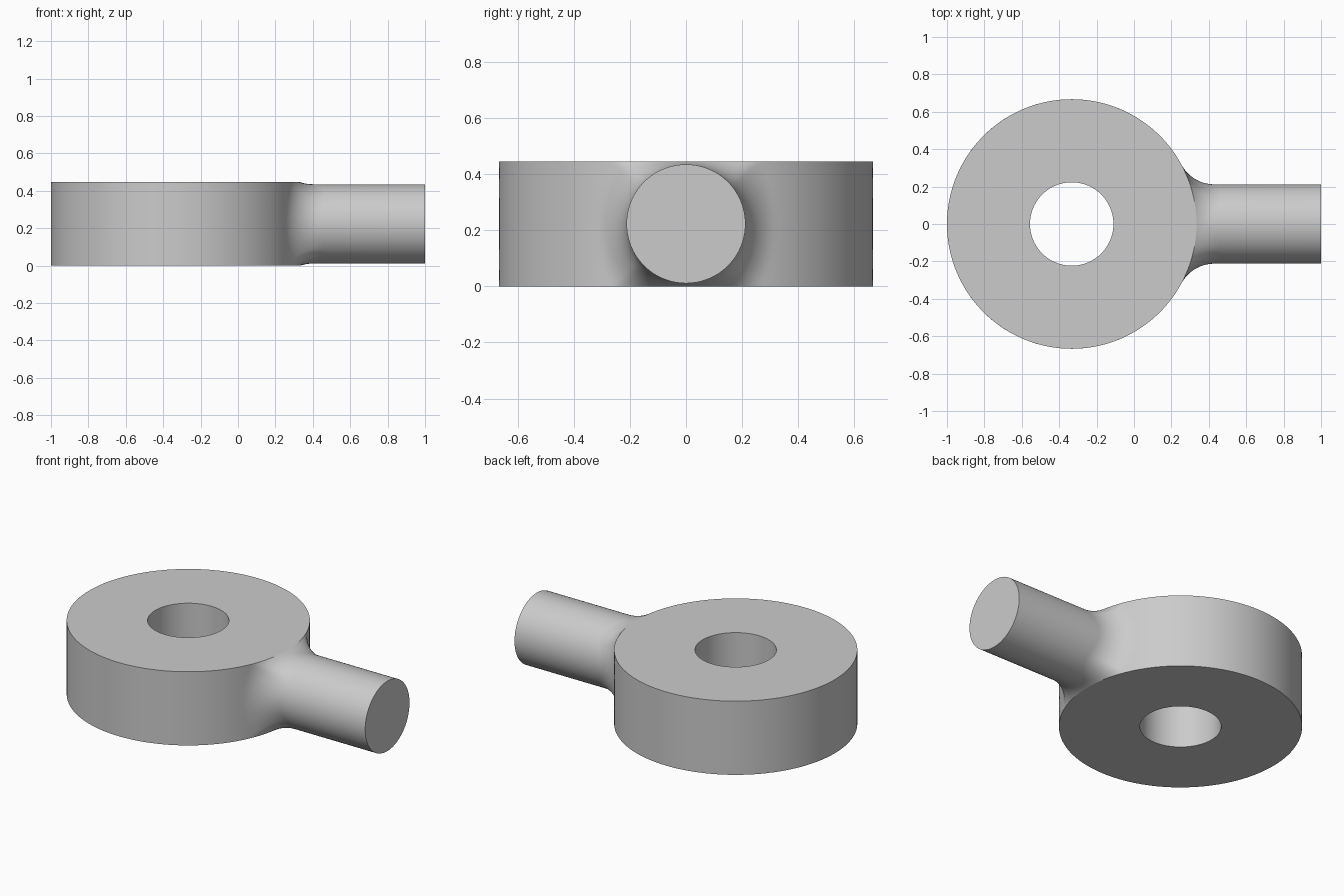
import bpy, bmesh
from math import sin, cos, asin, sqrt, pi, tau, atan2
from mathutils import Vector

if "Cube" in bpy.data.objects:
    bpy.data.objects.remove(bpy.data.objects["Cube"], do_unlink=True)

AXIS_X, RING_R, HOLE_R, HEIGHT = -0.333, 0.667, 0.223, 0.446
ROD_R, FILLET = 0.212, 0.2
MID = HEIGHT / 2
N, ARC, COLS = 24, 14, 160      # samples per quarter, along the fillet, round the ring

bm = bmesh.new()


def on_ring(radius, phi, z):
    return Vector((AXIS_X + radius * cos(phi), radius * sin(phi), z))


def fillet_arc(theta):
    """Arc of a ball rolling between the rod and the ring wall or ring rim."""
    reach = ROD_R + FILLET
    y, z = reach * cos(theta), MID + reach * sin(theta)
    rim_z = min(max(z, 0), HEIGHT)
    spread = RING_R + sqrt(FILLET ** 2 - (z - rim_z) ** 2)
    x = AXIS_X + sqrt(spread ** 2 - y ** 2)
    center = Vector((x, y, z))
    start = Vector((0, -cos(theta), -sin(theta)))
    end = (on_ring(RING_R, atan2(y, x - AXIS_X), rim_z) - center).normalized()
    angle = start.angle(end)
    return [center + FILLET * (start * sin((1 - k / ARC) * angle)
                               + end * sin(k / ARC * angle)) / sin(angle)
            for k in range(ARC + 1)]


def skin(a, b, closed):
    count = len(a)
    for i in range(count if closed else count - 1):
        j = (i + 1) % count
        bm.faces.new((a[i], a[j], b[j], b[i]))


# Rod and fillet: rings running from the rod tip to the ring wall
t = asin(MID / (ROD_R + FILLET))
corners = [-t, t, pi - t, pi + t, tau - t]
thetas = [a + (b - a) * i / N for a, b in zip(corners, corners[1:]) for i in range(N)]
arcs = [fillet_arc(a) for a in thetas]
tip = [bm.verts.new((1, ROD_R * cos(a), MID + ROD_R * sin(a))) for a in thetas]
rings = [tip] + [[bm.verts.new(arc[k]) for arc in arcs] for k in range(ARC + 1)]
for a, b in zip(rings, rings[1:]):
    skin(a, b, True)
bm.faces.new(tip)

# Ring outer wall: rows from one side of the fillet round the back to the other
seam = rings[-1]
rows = []
for j in range(N + 1):
    first, last = seam[j], seam[3 * N - j]
    phi = atan2(first.co.y, first.co.x - AXIS_X)
    step = (tau - 2 * phi) / COLS
    rows.append([first] + [bm.verts.new(on_ring(RING_R, phi + step * i, first.co.z))
                           for i in range(1, COLS)] + [last])
for a, b in zip(rows, rows[1:]):
    skin(a, b, False)

# Flat ring faces and the through hole
rims = [rows[0] + seam[3 * N + 1:], rows[-1] + seam[2 * N - 1:N:-1]]
bores = []
for rim in rims:
    bore = [bm.verts.new(on_ring(HOLE_R, atan2(v.co.y, v.co.x - AXIS_X), v.co.z))
            for v in rim]
    skin(rim, bore, True)
    bores.append(bore)
skin(bores[0], bores[1], True)
bmesh.ops.recalc_face_normals(bm, faces=bm.faces)

mesh = bpy.data.meshes.new("rod_eye")
bm.to_mesh(mesh)
bm.free()
rod_eye = bpy.data.objects.new("rod_eye", mesh)
bpy.context.collection.objects.link(rod_eye)

# Plain grey metal
grey = bpy.data.materials.new("plain grey")
grey.use_nodes = True
colour = (0.6, 0.6, 0.6, 1)
grey.diffuse_color = colour
grey.node_tree.nodes["Principled BSDF"].inputs["Base Color"].default_value = colour
mesh.materials.append(grey)

bpy.ops.object.select_all(action="DESELECT")
rod_eye.select_set(True)
bpy.context.view_layer.objects.active = rod_eye
bpy.ops.object.shade_smooth_by_angle(angle=pi / 12)
